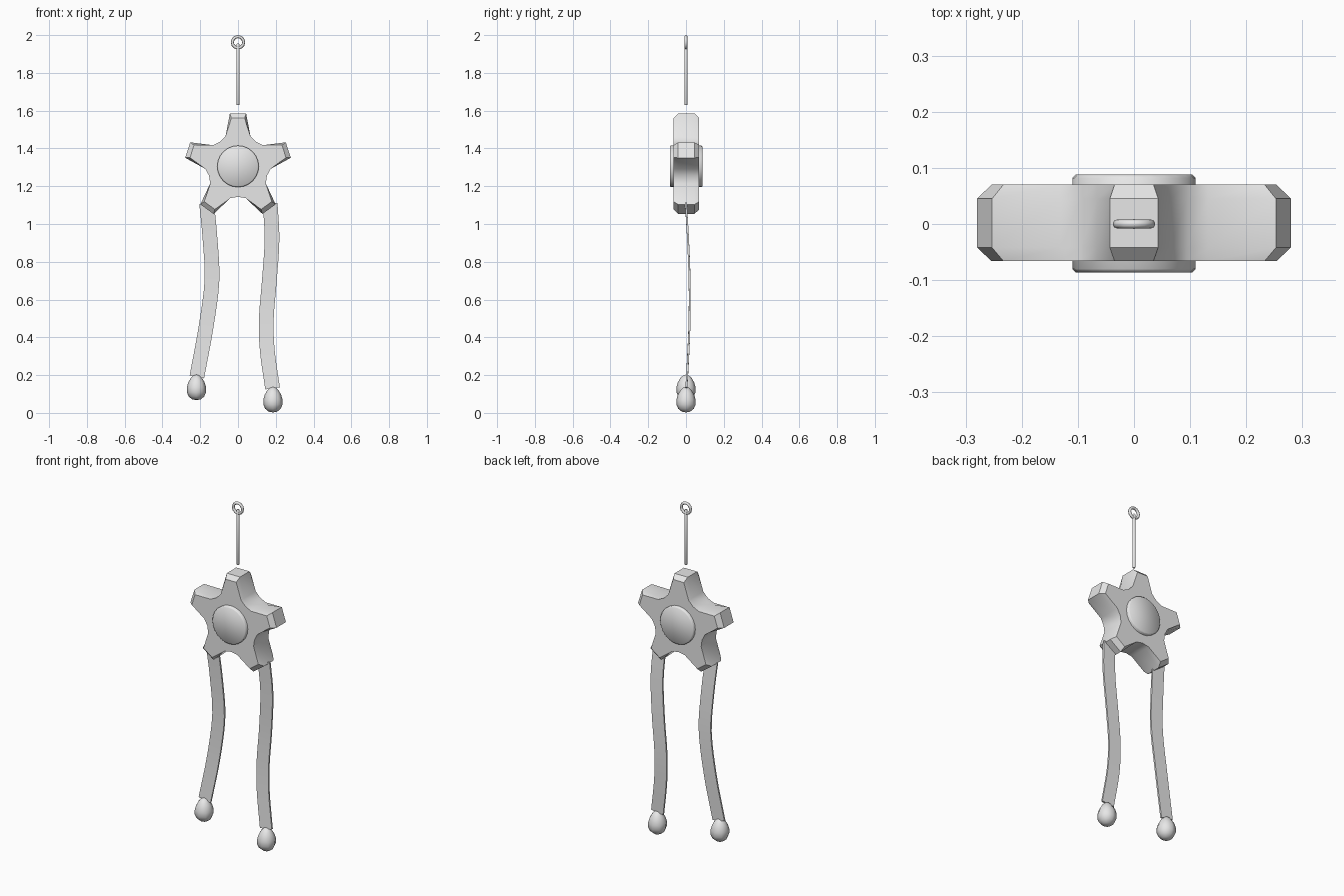
import bpy, bmesh, math
from mathutils import Vector, Matrix

cube = bpy.data.objects.get("Cube")
if cube:
    bpy.data.objects.remove(cube, do_unlink=True)

GREY = (0.8, 0.8, 0.8, 1)
mat = bpy.data.materials.new("light grey")
mat.use_nodes = True
mat.diffuse_color = GREY
mat.node_tree.nodes["Principled BSDF"].inputs["Base Color"].default_value = GREY


def finish(name, bm, angle=40):
    bmesh.ops.recalc_face_normals(bm, faces=bm.faces)
    me = bpy.data.meshes.new(name)
    bm.to_mesh(me)
    bm.free()
    me.materials.append(mat)
    ob = bpy.data.objects.new(name, me)
    bpy.context.collection.objects.link(ob)
    bpy.ops.object.select_all(action='DESELECT')
    ob.select_set(True)
    bpy.context.view_layer.objects.active = ob
    bpy.ops.object.shade_smooth_by_angle(angle=math.radians(angle))
    return ob


def loft(name, rings, angle=40, closed=False):
    """Skin a list of point rings; cap the ends unless the loft is closed."""
    bm = bmesh.new()
    vs = [[bm.verts.new(p) for p in ring] for ring in rings]
    n = len(vs[0])
    pairs = list(zip(vs, vs[1:])) + ([(vs[-1], vs[0])] if closed else [])
    for a, b in pairs:
        for i in range(n):
            j = (i + 1) % n
            bm.faces.new((a[i], a[j], b[j], b[i]))
    if not closed:
        bm.faces.new(vs[0])
        bm.faces.new(vs[-1])
    return finish(name, bm, angle)


# Star body: five blunt arms, chamfered towards the tips
CENTRE = 1.305


def star_ring(y, inset):
    arm = [(-0.066, 0.16), (-0.043 + inset * 0.35, 0.28 - inset),
           (0.043 - inset * 0.35, 0.28 - inset), (0.066, 0.16),
           (0.161 * math.sin(math.pi / 5), 0.161 * math.cos(math.pi / 5))]
    pts = []
    for k in range(5):
        rot = Matrix.Rotation(-k * math.tau / 5, 2)
        for p in arm:
            q = rot @ Vector(p)
            pts.append((q.x, y, CENTRE + q.y))
    return pts


loft("star_body", [star_ring(-0.066, 0.024), star_ring(-0.042, 0),
                   star_ring(0.045, 0), star_ring(0.07, 0.024)])


# Round disc showing on both faces, with a softened rim
def disc_ring(y, r):
    return [(r * math.cos(t), y, CENTRE + r * math.sin(t))
            for t in (i * math.tau / 24 for i in range(24))]


loft("centre_disc", [disc_ring(-0.086, 0.104), disc_ring(-0.08, 0.11),
                     disc_ring(0.082, 0.11), disc_ring(0.088, 0.104)], 50)


# Ribbon legs: flat strips following a smooth path
def ribbon(name, path):
    pts = [Vector((x, 0.02 * math.sin(math.pi * (1.1 - z)), z)) for x, z in path]
    pts = [Vector(p) for p in pts]
    ext = [2 * pts[0] - pts[1]] + pts + [2 * pts[-1] - pts[-2]]
    fine = []
    for a, b, c, d in zip(ext, ext[1:], ext[2:], ext[3:]):
        for s in range(4):
            t = s / 4
            fine.append(0.5 * (2 * b + (c - a) * t + (2 * a - 5 * b + 4 * c - d) * t * t
                               + (3 * b - a - 3 * c + d) * t ** 3))
    fine.append(pts[-1])
    rings = []
    for i, p in enumerate(fine):
        tan = fine[min(i + 1, len(fine) - 1)] - fine[max(i - 1, 0)]
        side = Vector((-tan.z, 0, tan.x)).normalized() * 0.039
        th = Vector((0, 0.005, 0))
        rings.append([p - side - th, p + side - th, p + side + th, p - side + th])
    loft(name, rings)


ribbon("right_leg", [(-0.166, 1.11), (-0.148, 0.92), (-0.138, 0.7),
                     (-0.17, 0.45), (-0.218, 0.19)])
ribbon("left_leg", [(0.17, 1.11), (0.18, 0.92), (0.166, 0.7),
                    (0.15, 0.5), (0.155, 0.33), (0.183, 0.13)])


# Egg-shaped feet
def foot(name, x, z):
    bm = bmesh.new()
    bmesh.ops.create_uvsphere(bm, u_segments=8, v_segments=8, radius=1)
    for v in bm.verts:
        taper = 1 - 0.2 * v.co.z
        v.co = Vector((x + v.co.x * 0.051 * taper, v.co.y * 0.051 * taper,
                       z + v.co.z * 0.068))
    finish(name, bm, 60)


foot("right_foot", -0.22, 0.135)
foot("left_foot", 0.185, 0.07)

# Hanging rod
loft("hanging_rod", [[(r * math.cos(i * math.pi / 4), r * math.sin(i * math.pi / 4), z)
                      for i in range(8)]
                     for z, r in ((1.63, 0.006), (1.635, 0.009), (1.95, 0.009), (1.955, 0.006))], 50)

# Hanging ring at the top of the rod
rings = []
for i in range(12):
    t = i * math.tau / 12
    rings.append([((0.03 + 0.008 * math.cos(s)) * math.sin(t), 0.008 * math.sin(s),
                   1.962 + (0.03 + 0.008 * math.cos(s)) * math.cos(t))
                  for s in (j * math.tau / 8 for j in range(8))])
loft("hanging_ring", rings, 60, closed=True)
